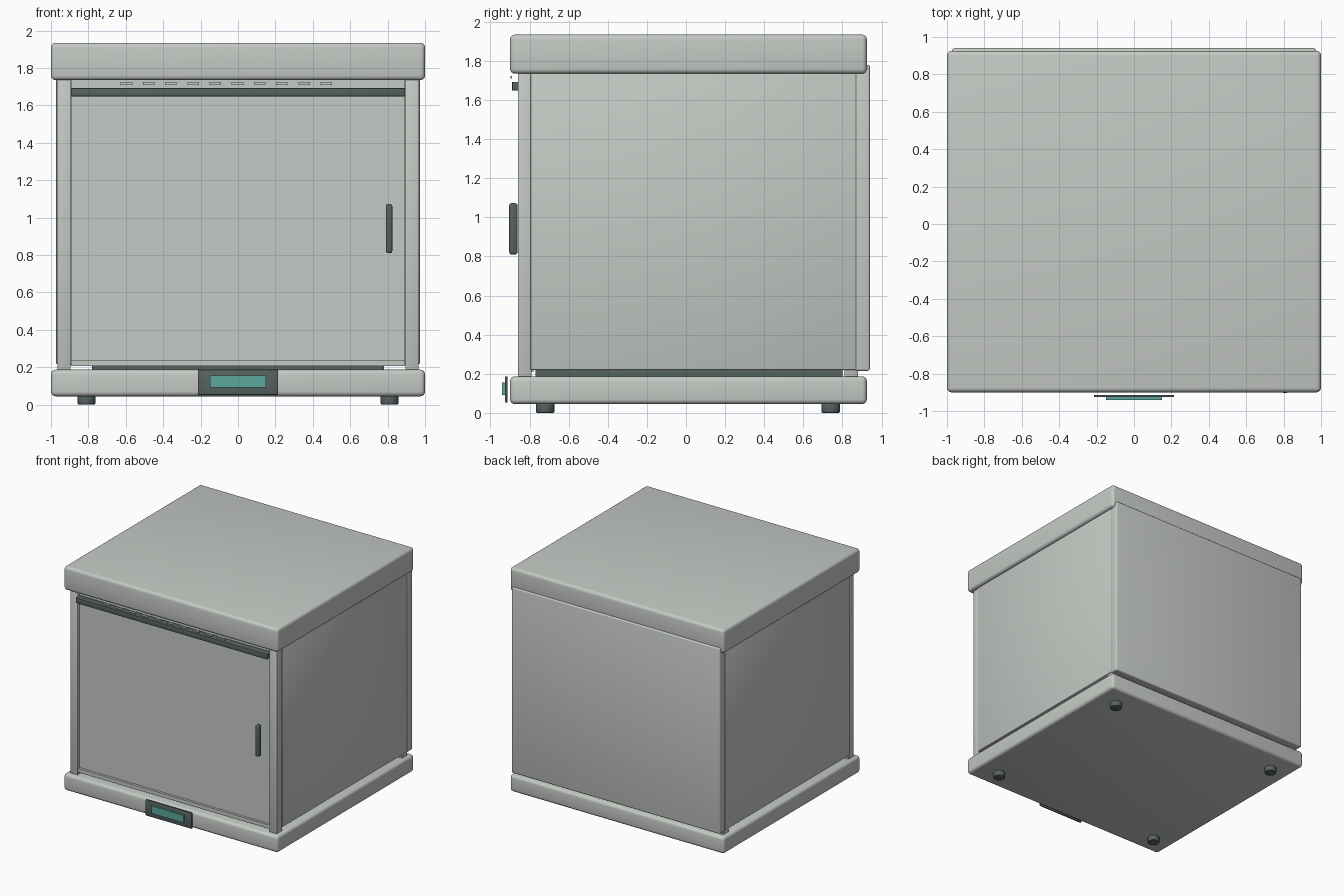
import bpy, math

if "Cube" in bpy.data.objects:
    bpy.data.objects.remove(bpy.data.objects["Cube"])


def material(name, rgb):
    m = bpy.data.materials.new(name)
    m.diffuse_color = (*rgb, 1)
    m.use_nodes = True
    m.node_tree.nodes["Principled BSDF"].inputs["Base Color"].default_value = m.diffuse_color
    return m


PALE = material("pale_grey", (0.56, 0.59, 0.555))
DARK = material("dark_grey", (0.093, 0.125, 0.118))
TEAL = material("teal", (0.105, 0.39, 0.34))


def finish(ob, name, mat, bevel, segments):
    ob.name = name
    ob.data.materials.append(mat)
    if bevel:
        mod = ob.modifiers.new("rounded_edges", 'BEVEL')
        mod.width = bevel
        mod.segments = segments
        mod.limit_method = 'ANGLE'
        bpy.ops.object.modifier_apply(modifier=mod.name)
        bpy.ops.object.shade_smooth_by_angle(angle=math.radians(35))
    return ob


def box(name, x, y, z, mat=PALE, bevel=0.0, segments=3):
    """Box given by its (low, high) limits on each axis."""
    lims = (x, y, z)
    bpy.ops.mesh.primitive_cube_add(size=1, location=[(a + b) / 2 for a, b in lims])
    ob = bpy.context.object
    ob.scale = [b - a for a, b in lims]
    bpy.ops.object.transform_apply(location=False, rotation=False, scale=True)
    return finish(ob, name, mat, bevel, segments)


# Base and lid share one rounded footprint
box("base", (-1, 1), (-0.90, 0.925), (0.045, 0.187), bevel=0.025, segments=4)
box("lid", (-1, 1), (-0.90, 0.925), (1.735, 1.935), bevel=0.025, segments=4)

# Feet
for x in (-0.81, 0.81):
    for y in (-0.72, 0.74):
        bpy.ops.mesh.primitive_cylinder_add(vertices=32, radius=0.048, depth=0.06,
                                            location=(x, y, 0.03))
        finish(bpy.context.object, "foot", DARK, 0.008, 2)

# Dark plinth and chamber floor
box("plinth", (-0.78, 0.78), (-0.77, 0.80), (0.18, 0.25), DARK)
box("chamber_floor", (-0.89, 0.89), (-0.80, 0.86), (0.235, 0.26))

# Corner posts and side panels
for s in (-1, 1):
    px = sorted((s * 0.895, s * 0.965))
    for y in (-0.86, 0.81):
        box("corner_post", px, (y, y + 0.07), (0.18, 1.75), bevel=0.004, segments=2)
    box("side_panel", sorted((s * 0.91, s * 0.972)), (-0.795, 0.87), (0.22, 1.75),
        bevel=0.005, segments=2)

# Back panel
box("back_panel", (-0.972, 0.972), (0.865, 0.94), (0.215, 1.78), bevel=0.01)

# Door, sill, top trim bar and handle
box("door", (-0.893, 0.893), (-0.835, -0.78), (0.225, 1.75))
box("door_sill", (-0.893, 0.893), (-0.855, -0.78), (0.208, 0.24))
box("door_top_bar", (-0.893, 0.893), (-0.89, -0.83), (1.648, 1.693), DARK, 0.005, 2)
box("handle", (0.79, 0.825), (-0.904, -0.862), (0.81, 1.073), DARK, 0.012)

# Row of vent slats above the door
for i in range(10):
    cx = -0.596 + 0.1187 * i
    box("vent_slat", (cx - 0.031, cx + 0.031), (-0.897, -0.891), (1.71, 1.724))

# Control panel with display
box("control_panel", (-0.215, 0.215), (-0.926, -0.913), (0.052, 0.187), DARK, 0.004, 2)
box("display", (-0.15, 0.15), (-0.94, -0.925), (0.092, 0.155), TEAL)
